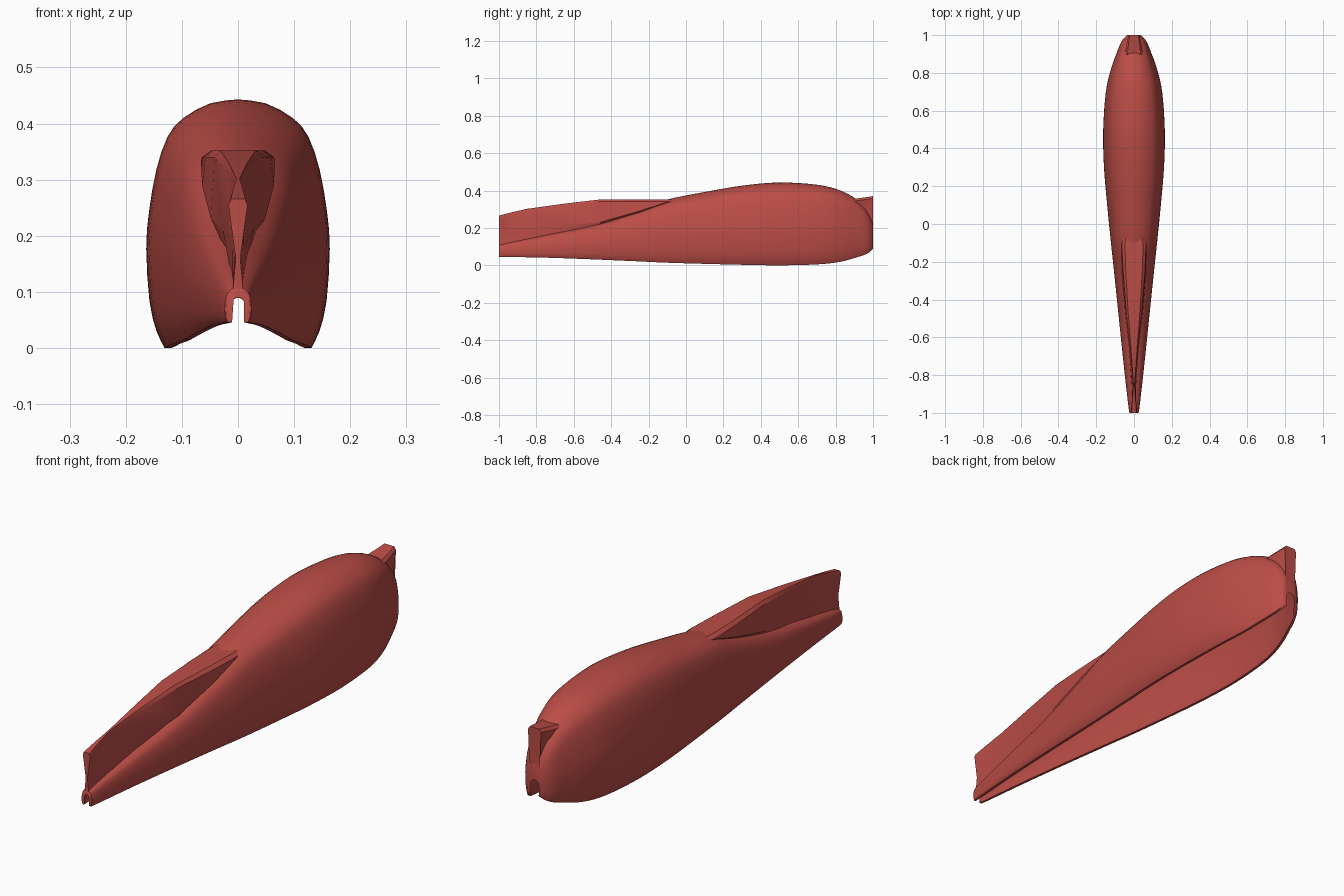
import bpy
import bmesh

cube = bpy.data.objects.get("Cube")
if cube:
    bpy.data.objects.remove(cube, do_unlink=True)

red = bpy.data.materials.new("matte red")
red.use_nodes = True
colour = (0.5, 0.074, 0.062, 1.0)
red.diffuse_color = colour
red.node_tree.nodes["Principled BSDF"].inputs["Base Color"].default_value = colour
red.node_tree.nodes["Principled BSDF"].inputs["Roughness"].default_value = 0.7


def catmull(rows, steps):
    """Smooth curve passing through every row of values."""
    result = []
    last = len(rows) - 1
    for i in range(last):
        a, b, c, d = (rows[max(0, min(last, i + k))] for k in (-1, 0, 1, 2))
        for s in range(steps):
            t = s / steps
            result.append([
                0.5 * (2 * q + (r - p) * t + (2 * p - 5 * q + 4 * r - u) * t ** 2
                       + (3 * q - p - 3 * r + u) * t ** 3)
                for p, q, r, u in zip(a, b, c, d)])
    result.append(list(rows[-1]))
    return result


def mirrored_ring(half):
    """Close a half section, running from top centre to bottom centre."""
    return half + [(-x, z) for x, z in reversed(half[1:-1])]


def loft(name, sections, angle):
    """Skin a list of (y, ring) sections and cap both ends."""
    bm = bmesh.new()
    rings = [[bm.verts.new((x, y, z)) for x, z in ring] for y, ring in sections]
    for first, second in zip(rings, rings[1:]):
        for i in range(len(first)):
            j = (i + 1) % len(first)
            bm.faces.new((first[i], first[j], second[j], second[i]))
    caps = [bm.faces.new(rings[0]), bm.faces.new(list(reversed(rings[-1])))]
    bmesh.ops.triangulate(bm, faces=caps)
    bmesh.ops.recalc_face_normals(bm, faces=bm.faces)
    mesh = bpy.data.meshes.new(name)
    bm.to_mesh(mesh)
    bm.free()
    mesh.materials.append(red)
    part = bpy.data.objects.new(name, mesh)
    bpy.context.collection.objects.link(part)
    bpy.ops.object.select_all(action="DESELECT")
    part.select_set(True)
    bpy.context.view_layer.objects.active = part
    bpy.ops.object.shade_smooth_by_angle(angle=angle)


# Streamlined hollow body: y, half width, top, rim height, inner ceiling
stations = [
    (-1, .022, .105, .046, .09),
    (-.97, .029, .116, .045, .094),
    (-.75, .054, .163, .041, .14),
    (-.5, .08, .218, .032, .196),
    (-.25, .106, .298, .021, .275),
    (-.1, .122, .352, .014, .33),
    (.1, .142, .392, .008, .374),
    (.3, .159, .426, .003, .41),
    (.5, .163, .443, 0, .428),
    (.7, .149, .431, .005, .414),
    (.82, .122, .402, .018, .376),
    (.91, .09, .354, .042, .3),
    (.97, .064, .29, .063, .2),
    (1, .036, .22, .09, .152),
]
# Outer outline as fractions of half width and height
outline = catmull([(0, 1), (.3, .985), (.6, .925), (.77, .85), (.89, .72),
                   (.97, .55), (1, .4), (.965, .19), (.89, .07), (.8, 0)], 2)


def body_ring(y, width, top, rim, ceiling):
    outer = [(u * width, rim + v * (top - rim)) for u, v in outline]
    inside = width - min(.014, width * .4)
    inner = [(u * inside, rim + v * (ceiling - rim)) for u, v in reversed(outline)]
    return mirrored_ring(outer + inner)


loft("body", [(s[0], body_ring(*s)) for s in catmull(stations, 4)], .8)


def fin_ring(top_width, top, waist_width, waist, foot_width, foot):
    bevel = .012
    return mirrored_ring([
        (0, top), (top_width * .75, top), (top_width, top - bevel),
        (waist_width, waist), (foot_width, foot), (0, foot)])


# Front crest: flared nose edge, thin neck, then a widening wedge
crest_fin = [
    (-1, fin_ring(.017, .266, .004, .16, .01, .094)),
    (-.93, fin_ring(.011, .284, .006, .17, .01, .112)),
    (-.85, fin_ring(.004, .302, .01, .18, .012, .13)),
    (-.65, fin_ring(.022, .33, .027, .21, .02, .17)),
    (-.46, fin_ring(.042, .352, .048, .23, .034, .21)),
    (-.25, fin_ring(.058, .352, .064, .29, .05, .278)),
    (-.11, fin_ring(.064, .352, .066, .335, .055, .328)),
    (-.06, fin_ring(.056, .352, .054, .338, .045, .336)),
]
loft("front_crest", crest_fin, .35)

# Rear post: flared cap above a narrow web that joins the tail
rear_post = [
    (.88, fin_ring(.05, .353, .036, .335, .034, .325)),
    (.94, fin_ring(.041, .361, .025, .28, .028, .25)),
    (1, fin_ring(.03, .37, .013, .22, .022, .153)),
]
loft("rear_post", rear_post, .35)
